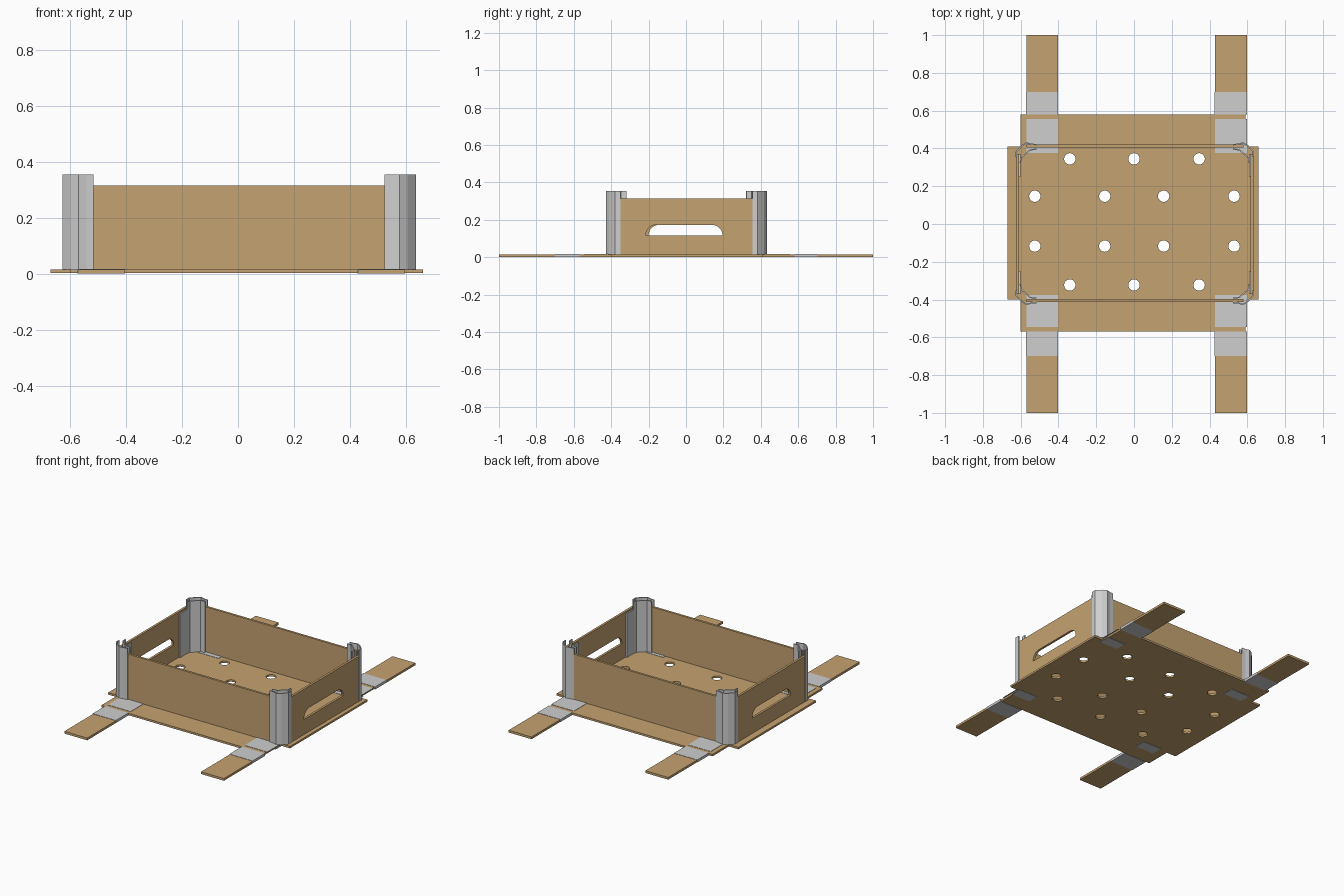
import bpy, bmesh, math
from mathutils import Vector

if "Cube" in bpy.data.objects:
    bpy.data.objects.remove(bpy.data.objects["Cube"])


def material(name, rgb):
    m = bpy.data.materials.new(name)
    m.diffuse_color = (*rgb, 1)
    m.use_nodes = True
    m.node_tree.nodes["Principled BSDF"].inputs["Base Color"].default_value = m.diffuse_color
    return m


BROWN = material("cardboard_brown", (0.56, 0.365, 0.165))
GREY = material("tape_grey", (0.62, 0.62, 0.62))


def prism(name, pts, depth, mat):
    """Extrude a closed loop of 3D points along the depth vector."""
    bm = bmesh.new()
    f = bm.faces.new([bm.verts.new(p) for p in pts])
    ext = bmesh.ops.extrude_face_region(bm, geom=[f])
    bmesh.ops.translate(bm, vec=Vector(depth),
                        verts=[g for g in ext["geom"] if isinstance(g, bmesh.types.BMVert)])
    bmesh.ops.recalc_face_normals(bm, faces=bm.faces)
    me = bpy.data.meshes.new(name)
    bm.to_mesh(me)
    bm.free()
    me.materials.append(mat)
    ob = bpy.data.objects.new(name, me)
    bpy.context.collection.objects.link(ob)
    return ob


def box(name, x0, x1, y0, y1, z0, z1, mat):
    return prism(name, [(x0, y0, z0), (x1, y0, z0), (x1, y1, z0), (x0, y1, z0)],
                 (0, 0, z1 - z0), mat)


def cut(ob, cutter):
    """Subtract the cutter, bake the result and remove the cutter."""
    mod = ob.modifiers.new("cut", "BOOLEAN")
    mod.operation, mod.solver, mod.object = "DIFFERENCE", "EXACT", cutter
    dg = bpy.context.evaluated_depsgraph_get()
    dg.update()
    me = bpy.data.meshes.new_from_object(ob.evaluated_get(dg))
    ob.modifiers.clear()
    ob.data = me
    bpy.data.objects.remove(cutter)


# Base sheet with drain holes
B0, B1 = 0.002, 0.015
base = box("base_sheet", -0.67, 0.66, -0.40, 0.41, B0, B1, BROWN)
for y, xs in ((0.345, (-0.34, 0.0, 0.345)), (0.147, (-0.525, -0.155, 0.157, 0.53)),
              (-0.117, (-0.525, -0.155, 0.157, 0.53)), (-0.323, (-0.34, 0.0, 0.345))):
    for x in xs:
        ring = [(x + 0.03 * math.cos(a * math.tau / 24), y + 0.03 * math.sin(a * math.tau / 24), -0.1)
                for a in range(24)]
        cut(base, prism("hole_cutter", ring, (0, 0, 0.2), BROWN))


def yspan(s, a, b):
    return (a, b) if s > 0 else (-b, -a)


# Front and back flaps, long strips and the tape that joins them
for s, side in ((-1, "front"), (1, "back")):
    edge = 0.41 if s > 0 else 0.40
    out = 0.58 if s > 0 else 0.57
    box(side + "_flap", -0.60, 0.59, *yspan(s, edge, out), B0, B1, BROWN)
    for x0, x1, lr in ((-0.57, -0.403, "left"), (0.43, 0.597, "right")):
        tag = f"{side}_{lr}_"
        box(tag + "strip", x0, x1, *yspan(s, 0.70, 1.0), 0.0, B1, BROWN)
        box(tag + "tape_wrap", x0 - 0.003, x1, *yspan(s, out, 0.70), 0.0, B1 + 0.002, GREY)
        box(tag + "tape_top", x0, x1, *yspan(s, 0.375, out - 0.024), B1, B1 + 0.002, GREY)
        box(tag + "tape_below", x0 + 0.03, x1, *yspan(s, 0.385, 0.46), 0.0, B0, GREY)

# Front and back walls
TOP = 0.315
box("front_wall", -0.57, 0.58, -0.412, -0.397, B1, TOP, BROWN)
box("back_wall", -0.57, 0.58, 0.405, 0.420, B1, TOP, BROWN)

# Side walls with hand slots, flat below and rounded above
for x, a, b, lr in ((-0.625, -0.20, 0.20, "left"), (0.618, -0.215, 0.195, "right")):
    wall = box(lr + "_wall", x, x + 0.015, -0.37, 0.37, B1, TOP, BROWN)
    r = 0.056
    loop = [(x - 0.1, a, 0.115), (x - 0.1, b, 0.115)]
    for cy, start in ((b - r, 0), (a + r, 90)):
        for i in range(9):
            t = math.radians(start + i * 90 / 8)
            loop.append((x - 0.1, cy + r * math.cos(t), 0.117 + r * math.sin(t)))
    cut(wall, prism("slot_cutter", loop, (0.3, 0, 0), BROWN))


def sheet(name, path, z0, z1, t, mat):
    """Vertical folded sheet along a path, thickened evenly."""
    bm = bmesh.new()
    lo = [bm.verts.new((x, y, z0)) for x, y in path]
    hi = [bm.verts.new((x, y, z1)) for x, y in path]
    for i in range(len(path) - 1):
        bm.faces.new((lo[i], lo[i + 1], hi[i + 1], hi[i]))
    me = bpy.data.meshes.new(name)
    bm.to_mesh(me)
    bm.free()
    me.materials.append(mat)
    ob = bpy.data.objects.new(name, me)
    bpy.context.collection.objects.link(ob)
    mod = ob.modifiers.new("thickness", "SOLIDIFY")
    mod.thickness, mod.offset, mod.use_even_offset = t, 0, True
    return ob


# Corner guards: folded sheets outside and inside each corner
for sx, lr in ((-1, "left"), (1, "right")):
    for sy, fb in ((-1, "front"), (1, "back")):
        def place(pts):
            return [(sx * x + 0.004, sy * y + 0.002) for x, y in pts]
        tag = f"{fb}_{lr}_"
        sheet(tag + "outer_guard",
              place([(0.520, 0.418), (0.545, 0.420), (0.573, 0.427), (0.600, 0.411),
                     (0.628, 0.380), (0.628, 0.353)]), B1, 0.355, 0.007, GREY)
        sheet(tag + "inner_guard",
              place([(0.520, 0.394), (0.553, 0.391), (0.603, 0.347), (0.606, 0.320)]),
              B1, 0.355, 0.007, GREY)
        xs = sorted((sx * 0.612 + 0.004, sx * 0.604 + 0.004))
        box(tag + "inner_tape", *xs, *yspan(sy, 0.25, 0.37), B1, 0.305, GREY)
